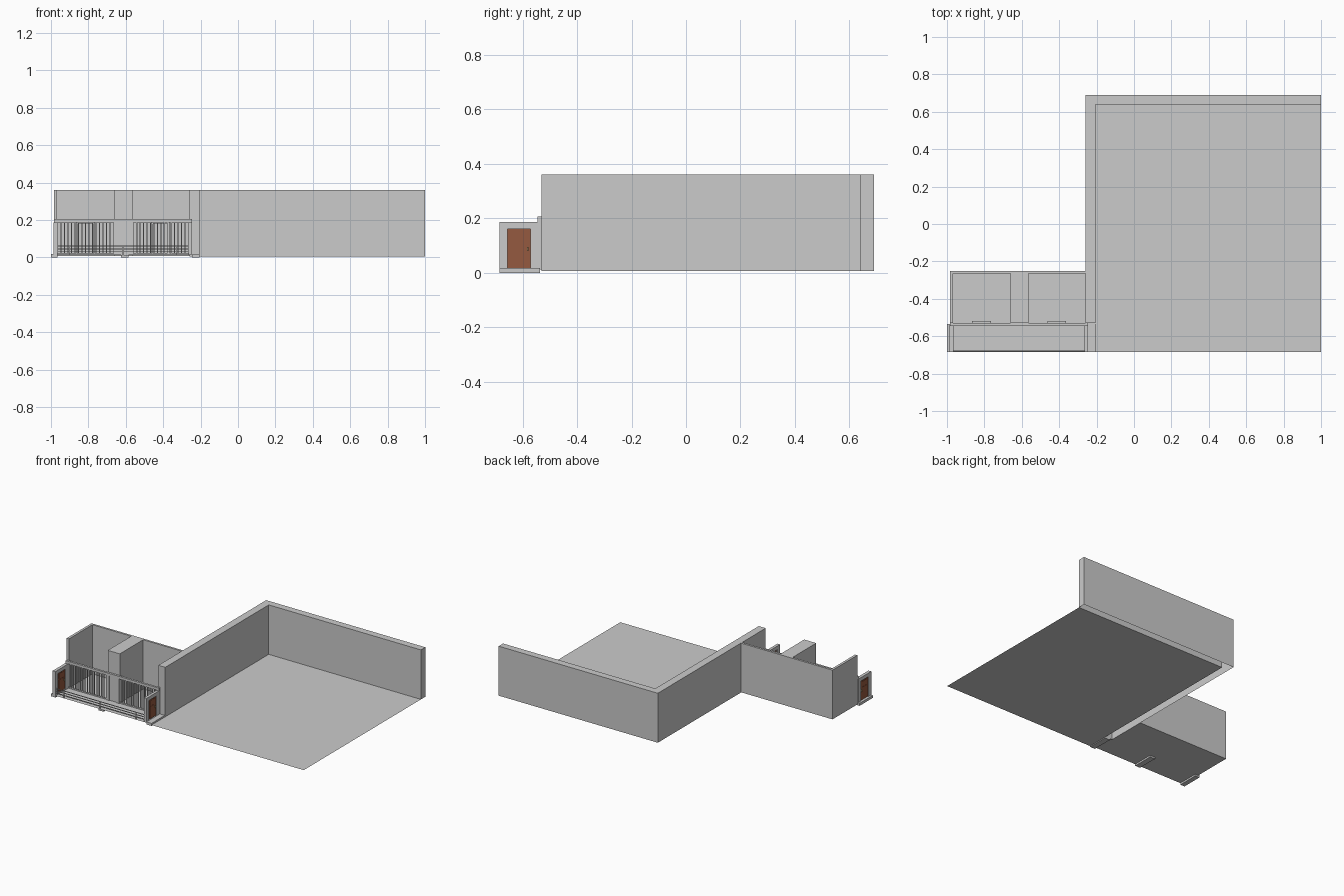
import bpy, bmesh


def make(name, bm, color=None):
    bmesh.ops.recalc_face_normals(bm, faces=bm.faces)
    me = bpy.data.meshes.new(name)
    bm.to_mesh(me)
    bm.free()
    ob = bpy.data.objects.new(name, me)
    bpy.context.collection.objects.link(ob)
    if color:
        mat = bpy.data.materials.new(name + "_colour")
        mat.diffuse_color = color
        me.materials.append(mat)
    return ob


def add_box(bm, x0, x1, y0, y1, z0, z1):
    vs = bmesh.ops.create_cube(bm, size=1)["verts"]
    for v in vs:
        v.co.x = x1 if v.co.x > 0 else x0
        v.co.y = y1 if v.co.y > 0 else y0
        v.co.z = z1 if v.co.z > 0 else z0


def boxes(name, dims, color=None):
    bm = bmesh.new()
    for d in dims:
        add_box(bm, *d)
    return make(name, bm, color)


def plane(name, x0, x1, y0, y1, z):
    bm = bmesh.new()
    bm.faces.new([bm.verts.new(p) for p in
                  ((x0, y0, z), (x1, y0, z), (x1, y1, z), (x0, y1, z))])
    return make(name, bm)


def wall(name, outline, z0, z1):
    # plan outline raised into a wall with an open underside
    bm = bmesh.new()
    low = [bm.verts.new((x, y, z0)) for x, y in outline]
    top = [bm.verts.new((x, y, z1)) for x, y in outline]
    bm.faces.new(top)
    for i in range(len(low)):
        j = (i + 1) % len(low)
        bm.faces.new((low[i], low[j], top[j], top[i]))
    return make(name, bm)


H = 0.36

# Large room: floor and L-shaped wall
plane("room_floor", -0.205, 1.0, -0.685, 0.64, 0.006)
wall("room_wall", [(-0.26, -0.53), (-0.205, -0.53), (-0.205, 0.64), (1, 0.64),
                   (1, 0.69), (-0.26, 0.69)], 0.006, H)

# Two cells: floor and E-shaped wall
plane("cell_floor", -0.985, -0.26, -0.53, -0.25, 0.008)
wall("cell_wall", [(-0.985, -0.53), (-0.967, -0.53), (-0.967, -0.265),
                   (-0.66, -0.265), (-0.66, -0.53), (-0.565, -0.53),
                   (-0.565, -0.265), (-0.26, -0.265), (-0.26, -0.25),
                   (-0.985, -0.25)], 0.008, H)

# Corridor floor and the sills beneath it
plane("corridor_floor", -0.985, -0.205, -0.685, -0.53, 0.012)
boxes("corridor_sills", [(-1.0, -0.965, -0.685, -0.535, 0, 0.018),
                         (-0.625, -0.585, -0.685, -0.535, 0, 0.012),
                         (-0.245, -0.205, -0.685, -0.535, 0, 0.018)])

# Barred front: beam, posts and bottom rail
Y0, Y1 = -0.545, -0.53
boxes("bar_frame", [(-0.985, -0.245, Y0, Y1, 0.188, 0.206),
                    (-0.985, -0.965, Y0, Y1, 0.012, 0.188),
                    (-0.265, -0.245, Y0, Y1, 0.012, 0.188),
                    (-0.665, -0.64, Y0, Y1, 0.012, 0.188),
                    (-0.64, -0.585, Y0 + 0.005, Y1, 0.012, 0.188),
                    (-0.585, -0.56, Y0, Y1, 0.012, 0.188)])

# Vertical bars and a barred gate for each cell
for side, x0, x1 in (("left", -0.965, -0.665), ("right", -0.56, -0.265)):
    n = 15
    step = (x1 - x0) / (n + 1)
    boxes(side + "_cell_bars",
          [(x0 + step * i - 0.003, x0 + step * i + 0.003, -0.541, -0.535, 0.012, 0.188)
           for i in range(1, n + 1)]
          + [(x0, x1, -0.541, -0.535, 0.012, 0.02)])
    c = (x0 + x1) / 2
    boxes(side + "_gate_frame", [(c - 0.05, c - 0.042, -0.533, -0.525, 0.02, 0.188),
                                 (c + 0.042, c + 0.05, -0.533, -0.525, 0.02, 0.188),
                                 (c - 0.05, c + 0.05, -0.53, -0.518, 0.178, 0.188)])

# Low rails along the corridor front
boxes("front_rails", [(-0.965, -0.265, -0.682, -0.677, z, z + 0.004)
                      for z in (0.028, 0.044, 0.06)]
      + [(x - 0.002, x + 0.002, -0.682, -0.677, 0.012, 0.062)
         for x in (-0.9, -0.615, -0.33)])

# End walls of the corridor, each with a panelled door on both faces
brown = (0.3, 0.1, 0.05, 1)
for side, x0, x1 in (("left", -0.987, -0.965), ("right", -0.265, -0.245)):
    boxes(side + "_end_wall", [(x0, x1, -0.685, -0.655, 0.012, 0.186),
                               (x0, x1, -0.57, -0.54, 0.012, 0.186),
                               (x0, x1, -0.655, -0.57, 0.16, 0.186)])
    a, b = x0 + 0.006, x1 - 0.006
    boxes(side + "_door", [(a, b, -0.655, -0.57, 0.018, 0.16),
                           (a - 0.002, b + 0.002, -0.64, -0.588, 0.028, 0.108),
                           (a - 0.002, b + 0.002, -0.64, -0.588, 0.116, 0.15)], brown)
    boxes(side + "_door_handle",
          [(a - 0.006, b + 0.006, -0.584, -0.579, 0.08, 0.095)], (0.45, 0.3, 0.15, 1))
